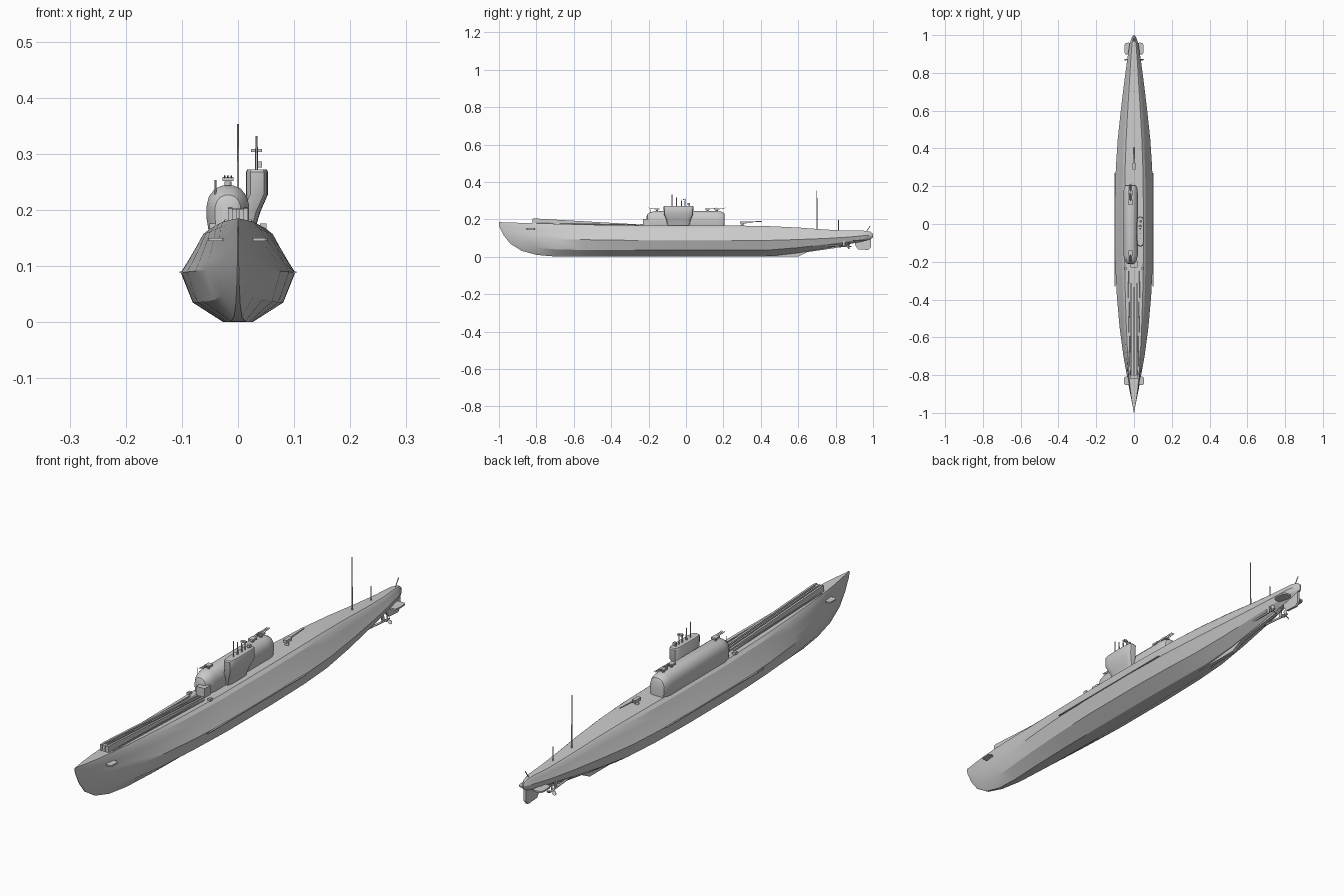
import bpy, bmesh, math
from mathutils import Vector


def finish(name, bm, angle=25):
    bmesh.ops.recalc_face_normals(bm, faces=bm.faces)
    me = bpy.data.meshes.new(name)
    bm.to_mesh(me)
    bm.free()
    ob = bpy.data.objects.new(name, me)
    bpy.context.collection.objects.link(ob)
    bpy.ops.object.select_all(action='DESELECT')
    ob.select_set(True)
    bpy.context.view_layer.objects.active = ob
    bpy.ops.object.shade_smooth_by_angle(angle=math.radians(angle))
    return ob


def loft(name, rings, angle=25):
    bm = bmesh.new()
    vs = [[bm.verts.new(p) for p in r] for r in rings]
    n = len(vs[0])
    for a, b in zip(vs, vs[1:]):
        for i in range(n):
            bm.faces.new((a[i], a[(i + 1) % n], b[(i + 1) % n], b[i]))
    bm.faces.new(vs[0])
    bm.faces.new(vs[-1])
    return finish(name, bm, angle)


def box(name, c, s):
    x, y, z = c
    a, b, h = (v / 2 for v in s)
    ring = [(-a, -b), (a, -b), (a, b), (-a, b)]
    return loft(name, [[(x + u, y + v, z + k) for u, v in ring] for k in (-h, h)])


def rod(name, p, q, r, r2=None, n=8):
    p, q = Vector(p), Vector(q)
    rot = (q - p).to_track_quat('Z', 'Y')
    rings = []
    for c, rad in ((p, r), (q, r2 or r)):
        rings.append([c + rot @ Vector((rad * math.cos(i * math.tau / n),
                                        rad * math.sin(i * math.tau / n), 0)) for i in range(n)])
    return loft(name, rings, 50)


def plate_x(name, pts, x, half):
    # side profile (y, z) extruded across x
    return loft(name, [[(x + k, y, z) for y, z in pts] for k in (-half, half)])


def rounded_plan(cx, cy, hx, hy, z, n=16, p=0.5):
    out = []
    for i in range(n):
        c, s = math.cos(i * math.tau / n), math.sin(i * math.tau / n)
        out.append((cx + hx * math.copysign(abs(c) ** p, c), cy + hy * math.copysign(abs(s) ** p, s), z))
    return out


# Hull stations: y, keel z, deck z, deck half width, max half width, keel half width
stations = [
    (-1.0, .165, .185, .001, .001, .0005), (-.975, .115, .184, .005, .005, .001),
    (-.94, .07, .183, .012, .012, .002), (-.88, .032, .181, .021, .024, .004),
    (-.8, .01, .179, .030, .038, .007), (-.7, .001, .176, .037, .056, .013),
    (-.55, 0, .172, .045, .076, .020), (-.38, 0, .169, .051, .091, .024),
    (-.18, 0, .167, .055, .101, .026), (.1, 0, .167, .055, .102, .026),
    (.3, 0, .166, .052, .096, .024), (.45, .003, .163, .046, .086, .018),
    (.6, .02, .156, .037, .070, .012), (.75, .045, .145, .027, .052, .008),
    (.87, .067, .139, .019, .036, .006), (.95, .083, .139, .012, .024, .005),
    (.985, .093, .134, .006, .013, .004), (1.0, .103, .122, .001, .003, .001)]
rings = []
for y, zk, zd, wd, w, wb in stations:
    h = zd - zk
    half = [(wd * .9, 1), (wd + (w - wd) * .15, .94), (wd + (w - wd) * .42, .8), (wd + (w - wd) * .75, .64),
            (w, .53), (wb + (w - wb) * .72, .21), (wb, 0)]
    if y < -.6:
        half[5] = (wb + (w - wb) * .7, .22)
    right = [(x, y, zk + t * h) for x, t in half]
    rings.append(right + [(-x, yy, z) for x, yy, z in reversed(right)])
loft("hull", rings, 22)

# Skeg and rudder
plate_x("skeg", [(.35, .03), (.4, 0), (.6, 0), (.65, .025), (.86, .055), (.9, .085), (.6, .06)], 0, .007)
plate_x("rudder", [(.9, .09), (.905, .06), (.92, .04), (.975, .036), (.988, .05), (.988, .1)], 0, .005)

# Aircraft hangar with domed door
cx = -.018
arch = [(.034, .160), (.038, .185), (.038, .207), (.034, .224), (.023, .238), (.009, .244)]
arch = arch + [(-x, z) for x, z in reversed(arch)]
rings = []
for y, s in ((-.212, .3), (-.207, .6), (-.19, .86), (-.165, 1), (.165, 1), (.19, .92), (.203, .78), (.207, .6)):
    rings.append([(cx + x * s, y, .2 + (z - .2) * (s if z > .2 else 1)) for x, z in arch])
loft("hangar", rings, 30)
box("door_sill", (0, -.213, .185), (.036, .035, .036))

# Conning tower overhanging to the right
loft("conning_tower", [rounded_plan(.012, -.04, .018, .06, .165),
                       rounded_plan(.02, -.04, .02, .065, .197),
                       rounded_plan(.034, -.04, .0195, .078, .228),
                       rounded_plan(.034, -.04, .0195, .08, .268),
                       rounded_plan(.034, -.04, .0175, .076, .272)], 30)

# Periscopes and aerials
for i, (y, z, r) in enumerate([(-.075, .332, .0022), (-.05, .318, .003), (-.025, .305, .003),
                               (-.005, .31, .0022), (.015, .285, .003)]):
    rod(f"periscope_{i}", (.033, y, .268), (.033, y, z), r, r * .7)
box("search_aerial", (.033, -.012, .306), (.019, .01, .006))
box("sight_head", (.038, .015, .281), (.01, .012, .01))

# Anti-aircraft mounts on the hangar roof
for i, (y, d) in enumerate([(-.155, -1), (.115, 1), (.165, 1)]):
    rod(f"aa_pedestal_{i}", (cx, y, .238), (cx, y, .251), .006)
    box(f"aa_platform_{i}", (cx, y, .255), (.02, .028, .007))
    for x in (-.006, 0, .006):
        rod(f"aa_barrel_{i}", (cx + x, y, .257), (cx + x, y + d * .048, .261), .0013, n=6)

# Deck gun
rod("gun_pedestal", (0, .3, .16), (0, .3, .178), .009, .006)
box("gun_breech", (0, .305, .183), (.014, .035, .012))
rod("gun_barrel", (0, .3, .184), (0, .405, .189), .003, .002)

# Catapult ramp, rails and folded deck cranes
plate_x("catapult_ramp", [(-.82, .178), (-.82, .202), (-.8, .203), (-.22, .17), (-.22, .164)], 0, .003)
for s in (-1, 1):
    plate_x("catapult_rail", [(-.82, .175), (-.82, .203), (-.8, .204), (-.22, .171), (-.22, .162)], s * .014, .004)
    rod("deck_track", (s * .022, -.8, .181), (s * .03, -.25, .17), .0025, n=6)
    box("deck_bollard", (s * .045, -.235, .17), (.011, .016, .012))
    box("bilge_strake", (s * .101, -.03, .089), (.006, .6, .003))
box("catapult_end", (0, -.81, .188), (.034, .014, .026))

# Diving planes, shafts and propellers
for s in (-1, 1):
    loft("bow_plane", [rounded_plan(s * .038, -.83, .015, .022, z) for z in (.145, .15)])
    loft("stern_plane", [rounded_plan(s * .03, .928, .021, .032, z) for z in (.083, .089)])
    rod("propeller_shaft", (s * .024, .7, .063), (s * .032, .872, .055), .004)
    rod("propeller_hub", (s * .032, .86, .055), (s * .032, .885, .055), .006, .002)
    plate_x("shaft_bracket", [(.838, .056), (.852, .056), (.848, .09), (.834, .09)], s * .031, .002)
    for k in range(3):
        a = k * math.tau / 3 + math.pi / 2
        d, t = Vector((math.cos(a), 0, math.sin(a))), Vector((-math.sin(a), 0, math.cos(a)))
        c = Vector((s * .032, .87, .055))
        outline = [(.004, -.003), (.014, -.006), (.021, -.003), (.021, .003), (.014, .006), (.004, .003)]
        loft("propeller_blade", [[c + d * u + t * v + Vector((0, v * .6 + e, 0)) for u, v in outline]
                                 for e in (-.001, .001)])

# Masts and stern staff
rod("tall_mast", (0, .7, .14), (0, .7, .353), .0028, .0015)
rod("short_mast", (0, .815, .135), (0, .815, .196), .002)
rod("stern_staff", (0, .965, .135), (0, .985, .165), .0018)
rod("bow_davit", (-.04, -.19, .22), (-.04, -.19, .253), .0015)
